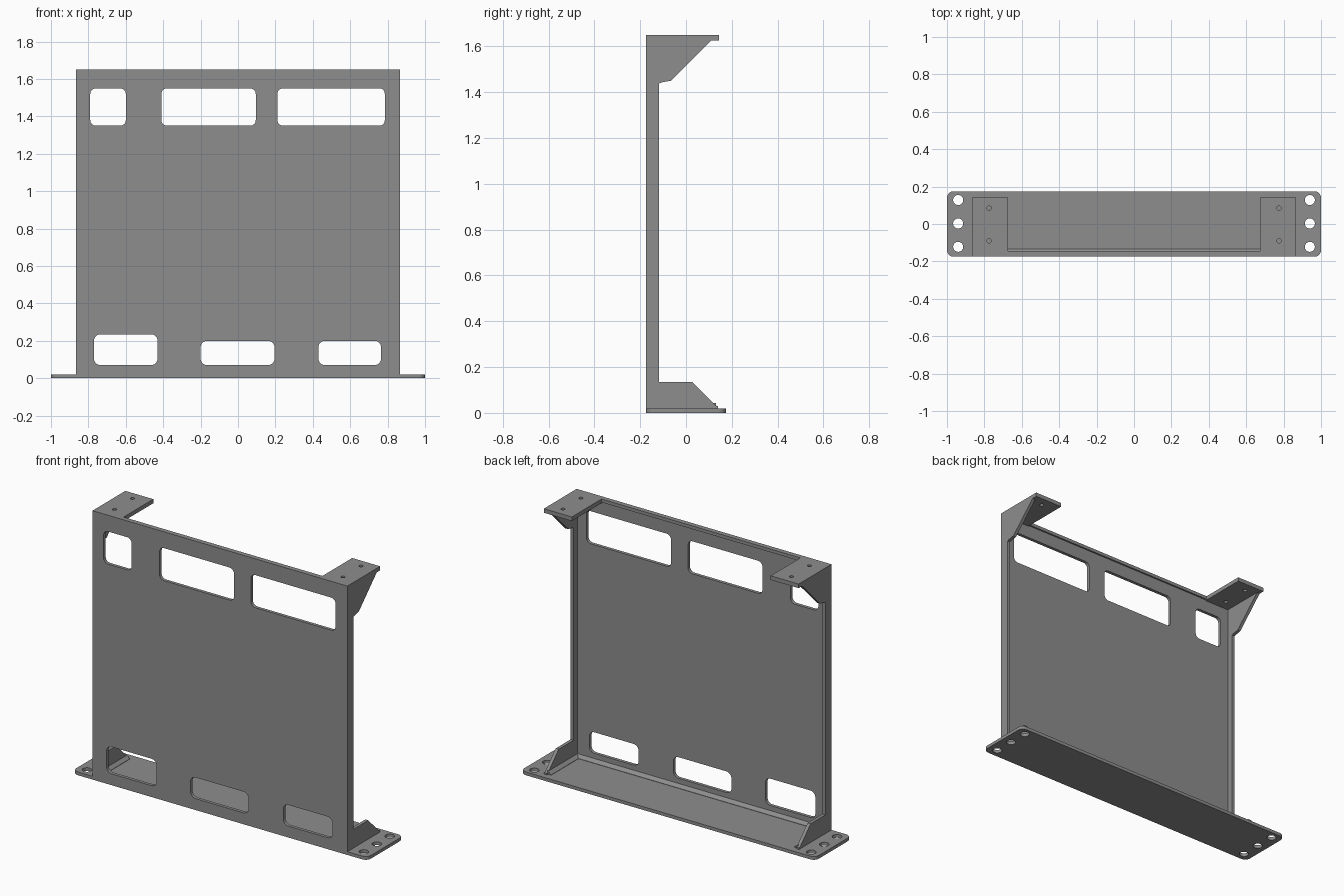
import bpy, math
from mathutils import Matrix

if "Cube" in bpy.data.objects:
    bpy.data.objects.remove(bpy.data.objects["Cube"])

grey = bpy.data.materials.new("steel_grey")
grey.diffuse_color = (0.27, 0.27, 0.27, 1)
grey.use_nodes = True
grey.node_tree.nodes["Principled BSDF"].inputs["Base Color"].default_value = grey.diffuse_color

# Axis maps: profile (u, v) plus depth w -> world
XY = Matrix(((1, 0, 0, 0), (0, 1, 0, 0), (0, 0, 1, 0), (0, 0, 0, 1)))
XZ = Matrix(((1, 0, 0, 0), (0, 0, -1, 0), (0, 1, 0, 0), (0, 0, 0, 1)))
YZ = Matrix(((0, 0, 1, 0), (1, 0, 0, 0), (0, 1, 0, 0), (0, 0, 0, 1)))


def rounded(u0, u1, v0, v1, r=0.0, n=6):
    if r == 0:
        return [(u0, v0), (u1, v0), (u1, v1), (u0, v1)]
    pts = []
    for cu, cv, a in ((u1 - r, v1 - r, 0), (u0 + r, v1 - r, 90),
                      (u0 + r, v0 + r, 180), (u1 - r, v0 + r, 270)):
        for i in range(n + 1):
            t = math.radians(a + 90 * i / n)
            pts.append((cu + r * math.cos(t), cv + r * math.sin(t)))
    return pts


def circle(u, v, r, n=24):
    return [(u + r * math.cos(2 * math.pi * i / n),
             v + r * math.sin(2 * math.pi * i / n)) for i in range(n)]


def plate(name, loops, w0, w1, axes):
    """Extrude an outline (first loop) with holes (other loops) from w0 to w1."""
    cu = bpy.data.curves.new(name, 'CURVE')
    cu.dimensions = '2D'
    cu.fill_mode = 'BOTH'
    cu.extrude = abs(w1 - w0) / 2
    for loop in loops:
        s = cu.splines.new('POLY')
        s.points.add(len(loop) - 1)
        for p, (u, v) in zip(s.points, loop):
            p.co = (u, v, 0, 1)
        s.use_cyclic_u = True
    ob = bpy.data.objects.new(name, cu)
    bpy.context.collection.objects.link(ob)
    bpy.ops.object.select_all(action='DESELECT')
    ob.select_set(True)
    bpy.context.view_layer.objects.active = ob
    bpy.ops.object.convert(target='MESH')
    ob = bpy.context.view_layer.objects.active
    ob.data.transform(axes @ Matrix.Translation((0, 0, (w0 + w1) / 2)))
    ob.data.materials.clear()
    ob.data.materials.append(grey)
    bpy.ops.object.shade_smooth_by_angle(angle=math.radians(30))
    return ob


# Base plate with mounting holes at both ends
plate("base_plate", [rounded(-1, 1, -0.175, 0.175, 0.035)] +
      [circle(s * 0.94, y, 0.027) for s in (-1, 1) for y in (-0.122, 0.003, 0.128)],
      0, 0.02, XY)

# Front panel with cable openings
openings = [(-0.79, -0.6, 1.35, 1.55, 0.03), (-0.41, 0.095, 1.35, 1.55, 0.03),
            (0.21, 0.785, 1.35, 1.55, 0.03), (-0.77, -0.43, 0.07, 0.235, 0.035),
            (-0.2, 0.195, 0.07, 0.2, 0.035), (0.43, 0.765, 0.07, 0.2, 0.035)]
plate("front_panel", [rounded(-0.865, 0.865, 0.01, 1.65)] +
      [rounded(*o) for o in openings], 0.155, 0.175, XZ)

# Narrow lip along the top edge and weld bead along the foot of the panel
plate("top_lip", [rounded(-0.86, 0.86, -0.17, -0.145)], 1.63, 1.65, XY)
plate("panel_weld", [[(-0.16, 0.015), (-0.135, 0.015), (-0.135, 0.022), (-0.16, 0.043)]],
      -0.85, 0.85, YZ)

# Side flange widening into a lower and an upper gusset
side = [(-0.175, 0.01), (0.14, 0.01), (0.14, 0.03), (0.13, 0.032), (0.028, 0.135),
        (-0.117, 0.135), (-0.117, 1.438), (-0.105, 1.443), (-0.065, 1.45),
        (0.11, 1.625), (0.14, 1.63), (0.14, 1.65), (-0.175, 1.65)]
for s, label in ((-1, "left"), (1, "right")):
    lo, hi = sorted((s * 0.845, s * 0.865))
    plate(label + "_side_flange", [side], lo, hi, YZ)
    # Weld bead between the lower gusset and the base
    e0, e1 = s * 0.85, s * 0.825
    plate(label + "_gusset_weld",
          [[(e0, 0.015), (e1, 0.015), (e1, 0.022), (e0, 0.043)]], -0.13, 0.16, XZ)
    # Top mounting tab
    lo, hi = sorted((s * 0.675, s * 0.865))
    plate(label + "_top_tab", [rounded(lo, hi, -0.175, 0.143)] +
          [circle(s * 0.775, y, 0.012, 16) for y in (-0.09, 0.085)], 1.625, 1.65, XY)
